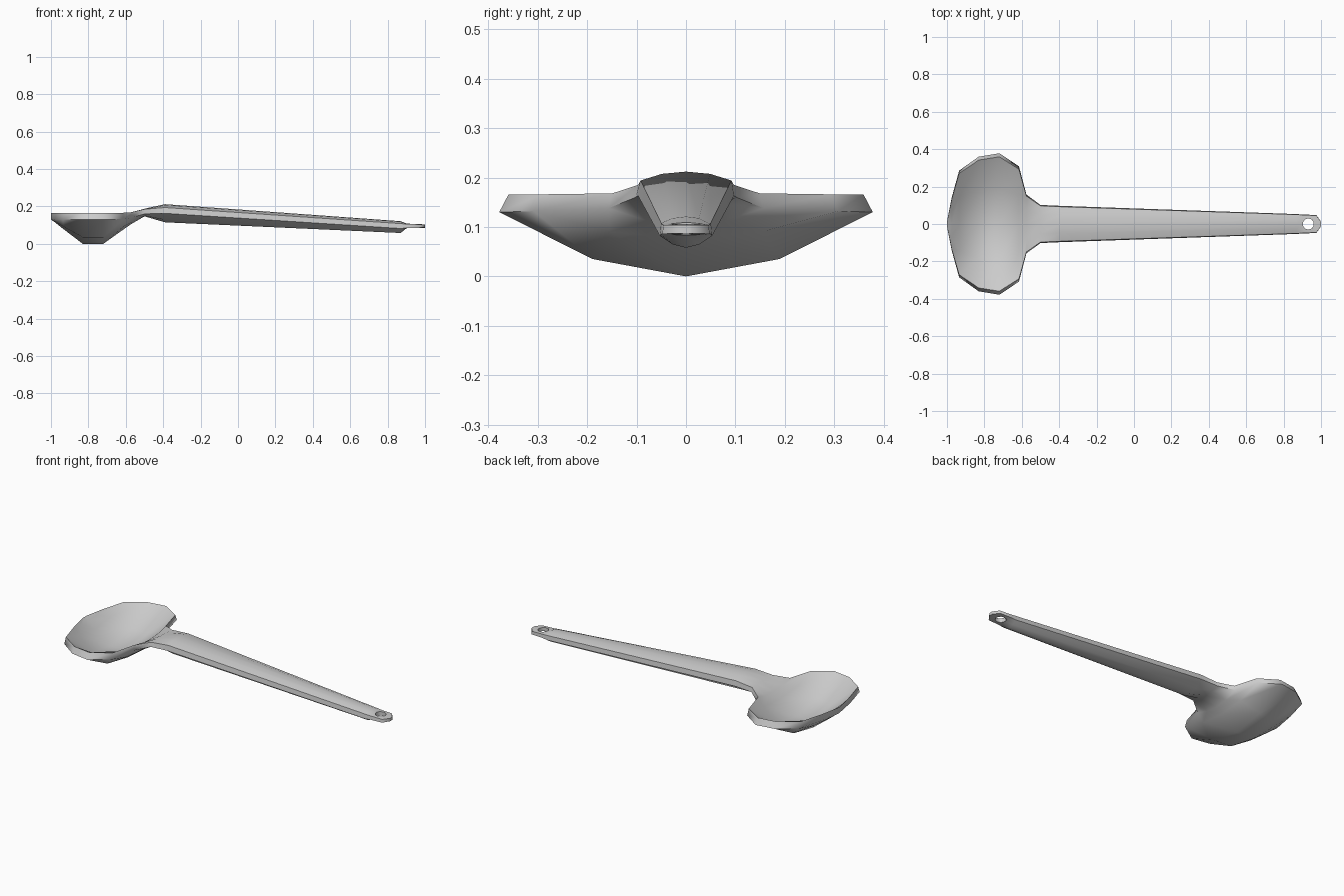
import bpy, bmesh, math

if "Cube" in bpy.data.objects:
    bpy.data.objects.remove(bpy.data.objects["Cube"])

# Stations along the spoon:
# x, half width, rim top z, rim side z, upper centre z, lower centre z
STATIONS = [
    (-1.00, 0.012, 0.166, 0.135, 0.165, 0.130),
    (-0.975, 0.140, 0.166, 0.130, 0.150, 0.112),
    (-0.935, 0.285, 0.166, 0.130, 0.112, 0.080),
    (-0.83, 0.360, 0.166, 0.130, 0.038, 0.000),
    (-0.72, 0.378, 0.166, 0.130, 0.038, 0.000),
    (-0.615, 0.308, 0.166, 0.132, 0.112, 0.075),
    (-0.575, 0.157, 0.168, 0.138, 0.146, 0.103),
    (-0.50, 0.102, 0.185, 0.160, 0.188, 0.147),
    (-0.39, 0.097, 0.194, 0.163, 0.212, 0.115),
    (0.87, 0.053, 0.108, 0.082, 0.121, 0.058),
    (0.90, 0.051, 0.106, 0.085, 0.109, 0.083),
    (0.975, 0.048, 0.104, 0.086, 0.105, 0.085),
    (1.00, 0.012, 0.104, 0.087, 0.104, 0.086),
]


def section(x, w, rim, side, top, low):
    half = [(w * 0.5, top + 0.25 * (rim - top)), (w * 0.95, rim),
            (w, side), (w * 0.5, low + 0.27 * (side - low))]
    pts = [(0, top)] + half + [(0, low)] + [(-y, z) for y, z in reversed(half)]
    return [(x, y, z) for y, z in pts]


# Bowl and handle as one skin
bm = bmesh.new()
rings = [[bm.verts.new(p) for p in section(*s)] for s in STATIONS]
for a, b in zip(rings, rings[1:]):
    for i in range(len(a)):
        j = (i + 1) % len(a)
        bm.faces.new((a[i], a[j], b[j], b[i]))
bm.faces.new(rings[0])
bm.faces.new(rings[-1])
bmesh.ops.recalc_face_normals(bm, faces=bm.faces)
mesh = bpy.data.meshes.new("spoon")
bm.to_mesh(mesh)
bm.free()
spoon = bpy.data.objects.new("spoon", mesh)
bpy.context.collection.objects.link(spoon)

# Hanging hole in the flat tip
bpy.ops.mesh.primitive_cylinder_add(vertices=10, radius=0.03, depth=0.3,
                                    location=(0.932, 0, 0.1))
cutter = bpy.context.object
cutter.name = "hole_cutter"
cut = spoon.modifiers.new("hanging_hole", 'BOOLEAN')
cut.operation = 'DIFFERENCE'
cut.solver = 'EXACT'
cut.object = cutter
bpy.ops.object.select_all(action='DESELECT')
spoon.select_set(True)
bpy.context.view_layer.objects.active = spoon
bpy.ops.object.modifier_apply(modifier=cut.name)
bpy.data.objects.remove(cutter, do_unlink=True)

bpy.ops.object.shade_smooth_by_angle(angle=math.radians(60))
